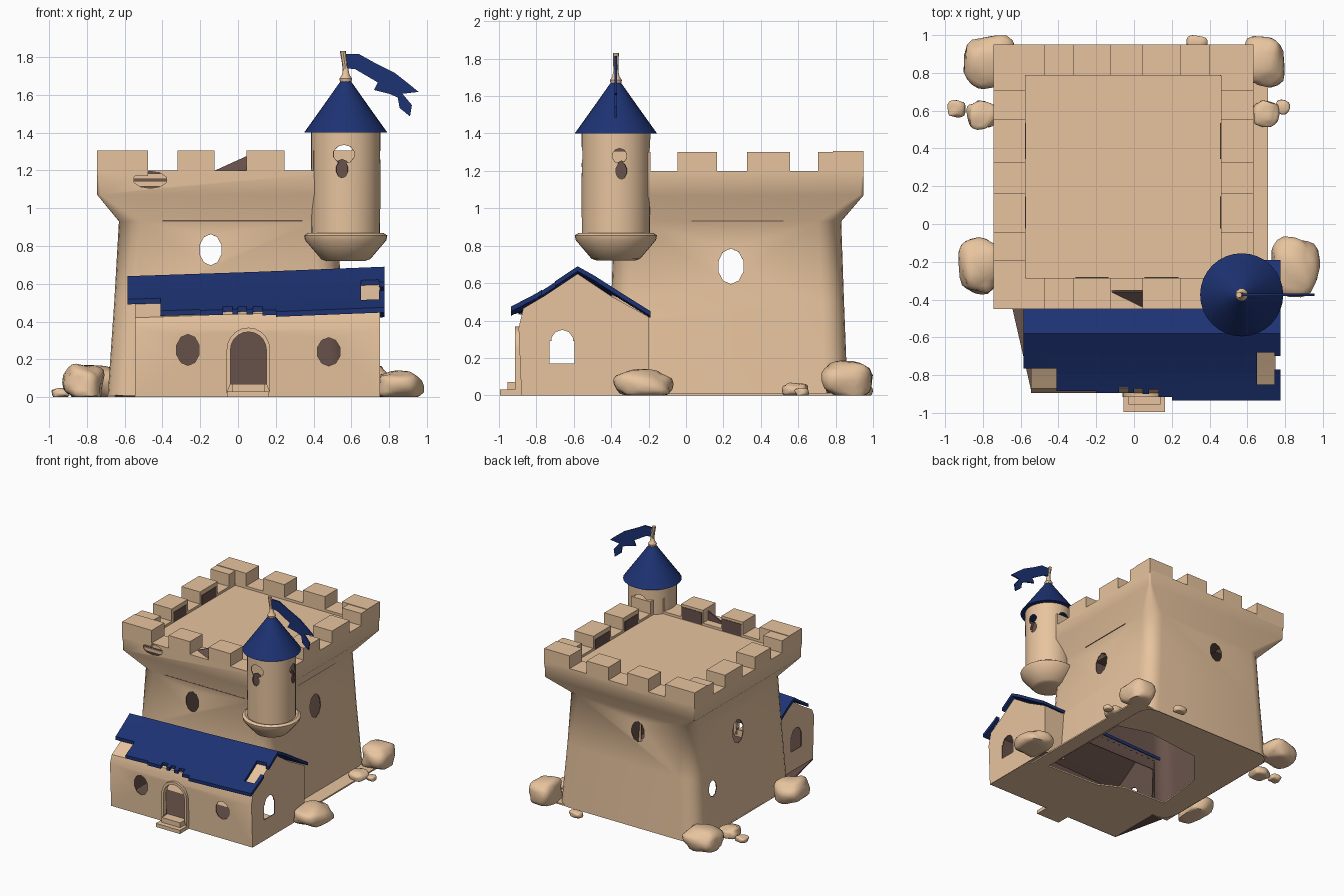
import bpy, bmesh, math, random
from mathutils import Vector, noise

if "Cube" in bpy.data.objects:
    bpy.data.objects.remove(bpy.data.objects["Cube"])

random.seed(4)


def material(name, col):
    m = bpy.data.materials.new(name)
    m.diffuse_color = (*col, 1)
    m.use_nodes = True
    m.node_tree.nodes["Principled BSDF"].inputs["Base Color"].default_value = m.diffuse_color
    return m


STONE = material("sandstone", (0.83, 0.57, 0.355))
BLUE = material("blue_roof", (0.012, 0.032, 0.17))
DARK = material("dark_interior", (0.14, 0.085, 0.07))
CUT = material("cut_helper", (1, 0, 0))


def finish(name, bm, mat, angle=40):
    bmesh.ops.recalc_face_normals(bm, faces=bm.faces[:])
    me = bpy.data.meshes.new(name)
    bm.to_mesh(me)
    bm.free()
    me.materials.append(mat)
    ob = bpy.data.objects.new(name, me)
    bpy.context.collection.objects.link(ob)
    smooth(ob, angle)
    return ob


def smooth(ob, angle=40):
    ob.data.shade_smooth()
    ob.data.set_sharp_from_angle(angle=math.radians(angle))


def loft(name, rings, mat, angle=40):
    bm = bmesh.new()
    vs = [[bm.verts.new(p) for p in r] for r in rings]
    n = len(vs[0])
    for a, b in zip(vs, vs[1:]):
        for i in range(n):
            bm.faces.new((a[i], a[(i + 1) % n], b[(i + 1) % n], b[i]))
    bm.faces.new(vs[0])
    bm.faces.new(vs[-1])
    return finish(name, bm, mat, angle)


def prism(name, pts, z0, z1, mat):
    return loft(name, [[(x, y, z) for x, y in pts] for z in (z0, z1)], mat)


def box(name, x0, x1, y0, y1, z0, z1, mat=STONE):
    return prism(name, [(x0, y0), (x1, y0), (x1, y1), (x0, y1)], z0, z1, mat)


def lathe(name, cx, cy, prof, mat, n=32):
    return loft(name, [[(cx + r * math.cos(2 * math.pi * i / n), cy + r * math.sin(2 * math.pi * i / n), z)
                        for i in range(n)] for r, z in prof], mat)


def rounded(x0, x1, y0, y1, z, r):
    pts = []
    for k, (cx, cy) in enumerate([(x1 - r, y1 - r), (x0 + r, y1 - r), (x0 + r, y0 + r), (x1 - r, y0 + r)]):
        for i in range(6):
            a = math.pi / 2 * (k + i / 5)
            pts.append((cx + r * math.cos(a), cy + r * math.sin(a), z))
    return pts


def hole(axis, c, z, w, h, lo, hi, mat=CUT, name="cutter", n=10):
    """Oval prism along x or y, from lo to hi."""
    rings = []
    for d in (lo, hi):
        ring = []
        for i in range(n):
            a = 2 * math.pi * (i + 0.5) / n
            u, v = c + w / 2 * math.cos(a), z + h / 2 * math.sin(a)
            ring.append((d, u, v) if axis == "x" else (u, d, v))
        rings.append(ring)
    return loft(name, rings, mat)


def bake(ob):
    dg = bpy.context.evaluated_depsgraph_get()
    me = bpy.data.meshes.new_from_object(ob.evaluated_get(dg))
    ob.modifiers.clear()
    ob.data = me


def cut(ob, cutters, shell=True, drop=None, angle=40):
    """Cut shapes away; a shell also loses its tunnel walls and gains a dark lining."""
    for c in cutters:
        c.hide_render = True
        m = ob.modifiers.new("cut", "BOOLEAN")
        m.operation, m.solver, m.object = "DIFFERENCE", "EXACT", c
        m.material_mode = "TRANSFER" if shell else "INDEX"
        bake(ob)
        bpy.data.objects.remove(c)
    if shell:
        bad = {i for i, m in enumerate(ob.data.materials) if m and m.name == CUT.name}
        bm = bmesh.new()
        bm.from_mesh(ob.data)
        gone = [f for f in bm.faces if f.material_index in bad or (drop and drop(f))]
        bmesh.ops.delete(bm, geom=gone, context="FACES")
        bm.to_mesh(ob.data)
        bm.free()
        for i in sorted(bad, reverse=True):
            ob.data.materials.pop(index=i)
        ob.data.materials.append(DARK)
        s = ob.modifiers.new("lining", "SOLIDIFY")
        s.thickness, s.offset, s.material_offset, s.material_offset_rim = .006, -1, 1, 1
        bake(ob)
    smooth(ob, angle)


def is_bottom(f):
    return f.normal.z < -.9 and f.calc_center_median().z < .01


# keep: hollow shell with flared parapet and deck
OUT, INN = (-.745, .633, -.45, .95), (-.575, .46, -.285, .785)
keep = loft("keep", [rounded(-.69, .59, -.42, .865, 0, .12), rounded(-.655, .55, -.40, .845, .5, .12),
                     rounded(-.63, .525, -.385, .83, .93, .12), rounded(*OUT, 1.07, .02),
                     rounded(*OUT, 1.2, .005), rounded(*INN, 1.2, .005), rounded(*INN, 1.18, .005)], STONE, 60)
cut(keep, [hole("y", -.145, .78, .12, .165, -.7, 1.2), hole("x", .24, .69, .14, .19, -1, 1),
           hole("x", .6, .36, .1, .13, -1, -.4), hole("y", -.465, 1.15, .18, .09, -.6, -.33),
           box("cutter", -.53, .7, -.6, -.23, -.1, .40, CUT)], drop=is_bottom, angle=60)
for z in (1.115, 1.155):
    box("recess_slat", -.56, -.37, -.435, -.42, z, z + .028)
# dark cracks under the parapet
box("front_crack", -.4, .34, -.389, -.38, .93, .937, DARK)
box("side_crack", .52, .529, .03, .52, .93, .937, DARK)

# ground plates with broken opening
plate = box("ground_plate", -.69, .71, -.42, .86, 0, .012)
opening = [(.58, -.36), (.57, .48), (.3, .56), (-.2, .5), (-.45, .2), (-.5, -.22), (-.1, -.24), (.1, -.34)]
cut(plate, [prism("cutter", opening, -.1, .1, STONE)], shell=False)
box("annex_floor", -.54, .745, -.875, -.42, 0, .012)
prism("dark_footing", [(-.65, -.42), (-.545, -.88), (-.54, -.42)], 0, .01, DARK)

# merlons, the middle ones with worn dark inner faces
for front, y0, y1 in ((True, OUT[2], INN[2]), (False, INN[3], OUT[3])):
    for k, (x0, x1) in enumerate(((-.745, -.475), (-.32, -.125), (.045, .245), (.4, .633))):
        box("merlon", x0, x1, y0, y1, 1.17, 1.305)
        if front and k in (1, 2):
            box("worn_face", x0 + .01, x1 - .01, y1, y1 + .004, 1.185, 1.285, DARK)
for x0, x1, inner in ((OUT[0], INN[0], INN[0]), (INN[1], OUT[1], INN[1] - .004)):
    for k, (y0, y1) in enumerate(((-.285, -.19), (-.045, .165), (.325, .555), (.705, .785))):
        box("merlon", x0, x1, y0, y1, 1.17, 1.3)
        if k in (1, 2):
            box("worn_face", inner, inner + .004, y0 + .02, y1 - .02, 1.185, 1.265, DARK)
loft("broken_crenel", [[(-.12, -.36, 1.2), (.045, -.44, 1.2), (.045, -.36, 1.275)],
                       [(-.12, -.35, 1.2), (.045, -.35, 1.2), (.045, -.35, 1.275)]], DARK)

# annex with gabled ends, open towards the keep
gable = [(-.88, 0), (-.895, .36), (-.87, .465), (-.76, .53), (-.58, .65), (-.40, .53), (-.2, .42), (-.2, 0)]
left = [(-.545, y, z - (.045 if z > .4 else 0)) for y, z in gable]
right = [(.75, y, z) for y, z in gable]
annex = loft("annex", [left, right], STONE, 35)
arc = [math.pi * i / 10 for i in range(11)]
door = [(.15, .07)] + [(.055 + .095 * math.cos(a), .25 + .095 * math.sin(a)) for a in arc] + [(-.04, .07)]
cut(annex, [hole("y", -.265, .25, .125, .165, -1, -.75), hole("y", .48, .24, .125, .15, -1, -.75),
            box("cutter", -1, 1, -.73, -.595, .17, .29, CUT), hole("x", -.662, .29, .12, .12, -1, 1),
            loft("cutter", [[(x, y, z) for x, z in door] for y in (-1, -.8)], CUT),
            box("cutter", -.7, .55, -.39, 0, -1, 1, CUT)], drop=is_bottom, angle=35)

# door frame, dark threshold and steps
outer = [(.17, .02)] + [(.055 + .115 * math.cos(a), .25 + .118 * math.sin(a)) for a in arc] + [(-.06, .02)]
bm = bmesh.new()
loops = [[bm.verts.new((x, y, z)) for x, z in p] for p, y in
         ((outer, -.87), (outer, -.915), (door, -.915), (door, -.87))]
for k in range(4):
    a, b = loops[k], loops[(k + 1) % 4]
    for i in range(12):
        bm.faces.new((a[i], a[i + 1], b[i + 1], b[i]))
finish("door_frame", bm, STONE)
box("inner_floor", -.53, .74, -.865, -.43, .012, .016, DARK)
box("lower_step", -.055, .165, -.995, -.87, 0, .03)
box("upper_step", -.03, .14, -.955, -.87, .03, .07)

# ragged annex roof, higher on the right
ridge = [(-.935, .47), (-.80, .54), (-.68, .618), (-.58, .685), (-.49, .635), (-.35, .545), (-.19, .445)]
roof_prof = ridge + [(y, z - .027) for y, z in reversed(ridge)]
roof = loft("annex_roof", [[(x, y, z + dz) for y, z in roof_prof]
                           for x, dz in ((-.585, -.045), (.1, -.022), (.775, .005))], BLUE, 30)
bites = [(-.7, -.41, -1.1, -.765), (-.42, -.2, -1.1, -.885), (-.21, -.07, -1.1, -.895), (-.08, -.03, -1.1, -.865),
         (-.04, .01, -1.1, -.895), (.0, .045, -1.1, -.87), (.04, .09, -1.1, -.90), (.08, .13, -1.1, -.875),
         (.12, .2, -1.1, -.915), (.65, .745, -.85, -.68), (.70, .9, -.77, -.70), (-.65, .53, -.37, 0)]
cut(roof, [box("cutter", *b, .2, 1, BLUE) for b in bites], shell=False, angle=30)

# corner turret with keyhole windows, cone roof and finial
TX, TY = .57, -.375
turret = lathe("turret", TX, TY, [(.10, .72), (.13, .73), (.215, .83), (.22, .855), (.20, .868), (.182, .86),
                                  (.183, 1.1), (.184, 1.41)], STONE)
cut(turret, [hole("y", .56, 1.285, .115, .1, -.8, 0), hole("y", .55, 1.205, .065, .09, -.8, -.4),
             hole("x", -.355, 1.28, .08, .08, .6, 1), hole("x", -.345, 1.2, .06, .09, .6, 1)])
hole("y", .55, 1.205, .09, .11, -.535, -.53, DARK, "front_slot")
hole("x", -.345, 1.2, .08, .11, .725, .73, DARK, "side_slot")
lathe("turret_roof", TX, TY, [(.22, 1.40), (.12, 1.54), (.025, 1.675)], BLUE)
lathe("finial", TX, TY, [(.028, 1.66), (.034, 1.685), (.02, 1.705), (.013, 1.74)], STONE, 10)
loft("flag_pole", [[(x + r * math.cos(i * math.pi / 4), TY + r * math.sin(i * math.pi / 4), z) for i in range(8)]
                   for x, r, z in ((.57, .013, 1.68), (.565, .014, 1.76), (.555, .016, 1.83))], STONE)

# torn flag
flag = [(.57, 1.74), (.575, 1.815), (.64, 1.815), (.73, 1.765), (.83, 1.715), (.9, 1.66), (.955, 1.615),
        (.87, 1.605), (.92, 1.545), (.91, 1.485), (.855, 1.53), (.845, 1.585), (.80, 1.605), (.72, 1.625),
        (.74, 1.665), (.68, 1.70), (.62, 1.735)]
loft("flag", [[(x, TY + d, z) for x, z in flag] for d in (-.006, .006)], BLUE)


# boulders around the base
def rock(x, y, rx, ry, h):
    bm = bmesh.new()
    bmesh.ops.create_icosphere(bm, subdivisions=3, radius=1)
    off = Vector([random.uniform(-9, 9) for _ in range(3)])
    for v in bm.verts:
        p = v.co
        d = 1 + .25 * noise.noise(p * 1.3 + off)
        q = Vector([math.copysign(abs(c) ** .75, c) for c in p]) * d * .93
        v.co = (x + q.x * rx, y + q.y * ry, max(0, h * (.42 + .58 * q.z)))
    bmesh.ops.remove_doubles(bm, verts=bm.verts[:], dist=.0005)
    finish("boulder", bm, STONE, 45)


for r in ((-.76, .86, .15, .14, .17), (.68, .86, .12, .14, .19), (.335, .96, .06, .04, .05), (-.94, .61, .05, .05, .05),
          (-.81, .58, .08, .08, .08), (.70, .58, .07, .075, .07), (.79, .62, .04, .04, .04),
          (-.82, -.22, .11, .16, .18), (.85, -.23, .13, .16, .14)):
    rock(*r)

bpy.data.materials.remove(CUT)
